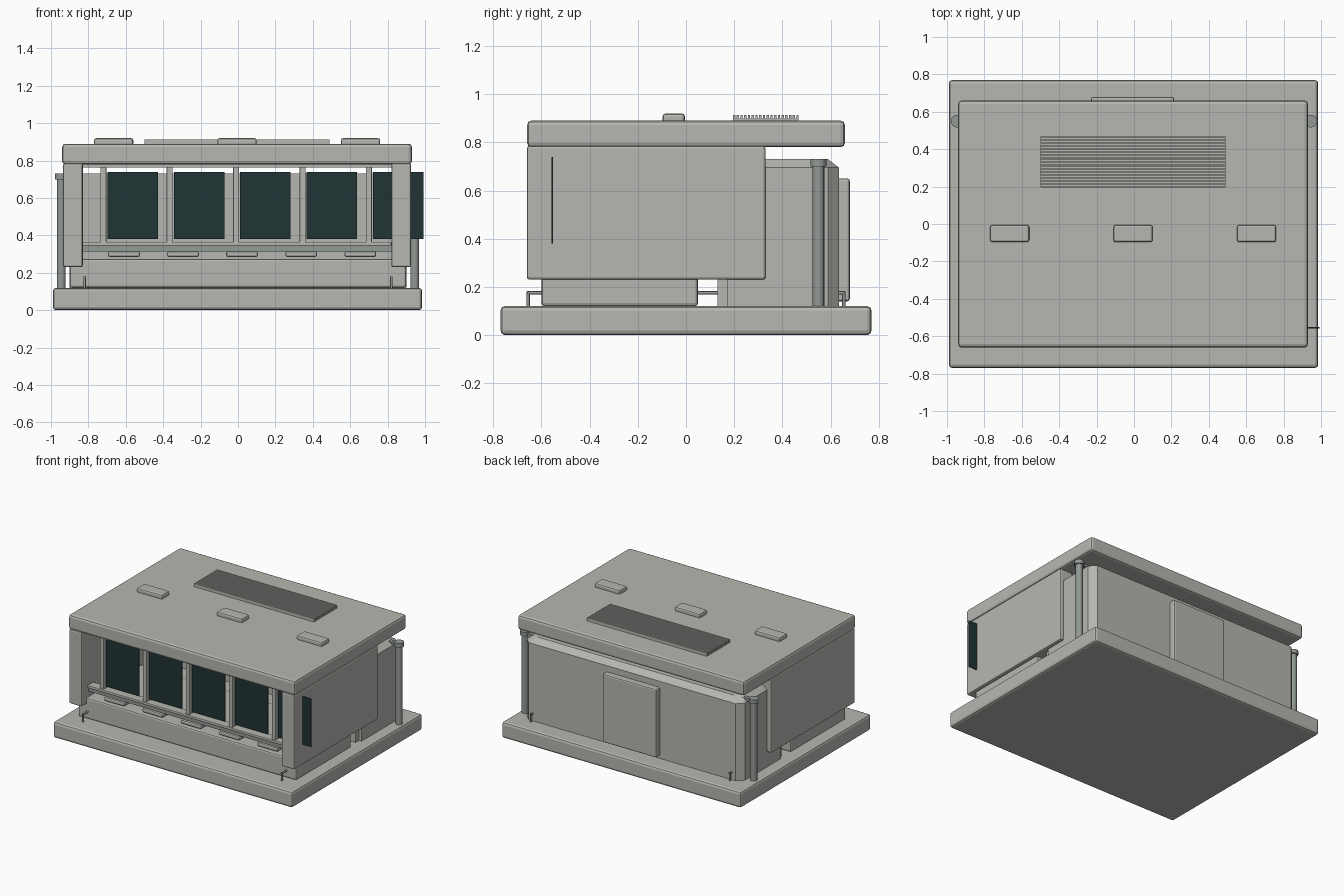
import bpy, bmesh
from mathutils import Vector

cube = bpy.data.objects.get("Cube")
if cube:
    bpy.data.objects.remove(cube, do_unlink=True)


def material(name, rgb):
    m = bpy.data.materials.new(name)
    m.use_nodes = True
    m.diffuse_color = (*rgb, 1)
    bsdf = next(n for n in m.node_tree.nodes if n.type == 'BSDF_PRINCIPLED')
    bsdf.inputs["Base Color"].default_value = (*rgb, 1)
    return m


GREY = material("warm grey", (0.47, 0.47, 0.44))
METAL = material("green grey metal", (0.29, 0.32, 0.30))
GLASS = material("dark teal glass", (0.015, 0.034, 0.033))


def finish(bm, name, mat, bevel=0.0, segments=2):
    bmesh.ops.recalc_face_normals(bm, faces=bm.faces)
    mesh = bpy.data.meshes.new(name)
    bm.to_mesh(mesh)
    bm.free()
    mesh.materials.append(mat)
    obj = bpy.data.objects.new(name, mesh)
    bpy.context.collection.objects.link(obj)
    if bevel:
        mod = obj.modifiers.new("Bevel", 'BEVEL')
        mod.width = bevel
        mod.segments = segments
    return obj


def box(name, x, y, z, mat=GREY, bevel=0.0):
    """Box from (low, high) ranges on each axis."""
    bm = bmesh.new()
    bmesh.ops.create_cube(bm, size=1)
    for v in bm.verts:
        v.co = [(r[0] + r[1]) / 2 + c * (r[1] - r[0]) for r, c in zip((x, y, z), v.co)]
    return finish(bm, name, mat, bevel)


def rod(name, a, b, radius, mat=METAL, sides=16):
    """Cylinder between two points."""
    a, b = Vector(a), Vector(b)
    bm = bmesh.new()
    bmesh.ops.create_cone(bm, cap_ends=True, segments=sides, radius1=radius,
                          radius2=radius, depth=(b - a).length)
    turn = (b - a).to_track_quat('Z', 'Y').to_matrix()
    bmesh.ops.rotate(bm, verts=bm.verts, matrix=turn)
    bmesh.ops.translate(bm, verts=bm.verts, vec=(a + b) / 2)
    for f in bm.faces:
        f.smooth = len(f.verts) == 4
    return finish(bm, name, mat)


def chamfered_block(name, half_x, front, back, cut, z0, z1, inset=0.0):
    """Block with cut rear corners; the top can step inwards."""
    def ring(z, s):
        h, b = half_x - s, back - s
        return [(-h, front, z), (h, front, z), (h, b - cut, z),
                (h - cut, b, z), (cut - h, b, z), (-h, b - cut, z)]
    bm = bmesh.new()
    low = [bm.verts.new(p) for p in ring(z0, 0)]
    top = [bm.verts.new(p) for p in ring(z1, inset)]
    bm.faces.new(low)
    bm.faces.new(top)
    for i in range(len(low)):
        j = (i + 1) % len(low)
        bm.faces.new((low[i], low[j], top[j], top[i]))
    return finish(bm, name, GREY)


# Base and roof slabs
box("base_slab", (-0.99, 0.985), (-0.77, 0.77), (0, 0.12), bevel=0.018)
box("roof_slab", (-0.94, 0.93), (-0.66, 0.66), (0.78, 0.89), bevel=0.018)

# Front lower block and floor
box("front_lower_wall", (-0.9, 0.9), (-0.6, 0.05), (0.12, 0.275), bevel=0.012)
box("room_floor", (-0.85, 0.85), (-0.5, 0.18), (0.235, 0.27))

# Rear body with sloped cap
box("rear_step", (-0.88, 0.88), (0.13, 0.18), (0.12, 0.27))
chamfered_block("rear_body", 0.9, 0.17, 0.635, 0.045, 0.12, 0.695)
chamfered_block("rear_body_cap", 0.9, 0.17, 0.635, 0.045, 0.695, 0.73, 0.045)
box("rear_door", (-0.23, 0.215), (0.62, 0.68), (0.14, 0.65), bevel=0.01)

# Thick side walls
for side, x in (("right", (-0.935, -0.83)), ("left", (0.82, 0.925))):
    box(side + "_side_wall", x, (-0.66, 0.33), (0.23, 0.785), bevel=0.01)

# Window wall: head, sill, mullions and offset panes
box("window_head", (-0.83, 0.82), (-0.59, -0.53), (0.762, 0.785))
box("window_sill", (-0.83, 0.82), (-0.59, -0.52), (0.345, 0.365), bevel=0.005)
box("sill_rail", (-0.83, 0.82), (-0.575, -0.53), (0.315, 0.345), METAL)
for i in range(5):
    x = -0.72 + 0.355 * i
    box(f"mullion_{i + 1}", (x - 0.016, x + 0.016), (-0.58, -0.53), (0.36, 0.77), bevel=0.004)
    box(f"window_pane_{i + 1}", (x + 0.022, x + 0.292), (-0.558, -0.552), (0.38, 0.74), GLASS)
    cx = -0.61 + 0.316 * i
    box(f"counter_tray_{i + 1}", (cx - 0.085, cx + 0.085), (-0.59, -0.5), (0.285, 0.315), bevel=0.01)

# Downpipes at the rear corners, and low service rails
for side, s in (("left", 1), ("right", -1)):
    x = 0.945 * s
    rod(side + "_downpipe", (x, 0.55, 0.11), (x, 0.55, 0.7), 0.024)
    rod(side + "_pipe_collar", (x, 0.55, 0.7), (x, 0.55, 0.73), 0.034)
    box(side + "_pipe_bracket", sorted((x, 0.86 * s)), (0.535, 0.565), (0.7, 0.72), METAL)
    r = 0.82 * s
    rod(side + "_service_rail", (r, -0.66, 0.175), (r, 0.66, 0.175), 0.007, sides=8)
    for end, y in (("front", -0.655), ("rear", 0.655)):
        rod(f"{side}_{end}_rail_leg", (r, y, 0.11), (r, y, 0.18), 0.007, sides=8)

# Roof boxes and slatted vent
for i, x in enumerate((-0.665, -0.005, 0.655)):
    box(f"roof_box_{i + 1}", (x - 0.105, x + 0.105), (-0.097, -0.005), (0.88, 0.92), bevel=0.012)
box("vent_tray", (-0.5, 0.49), (0.195, 0.468), (0.88, 0.9))
for i in range(18):
    y = 0.195 + 0.0155 * i
    box(f"vent_slat_{i + 1}", (-0.5, 0.49), (y, y + 0.0095), (0.885, 0.914))
